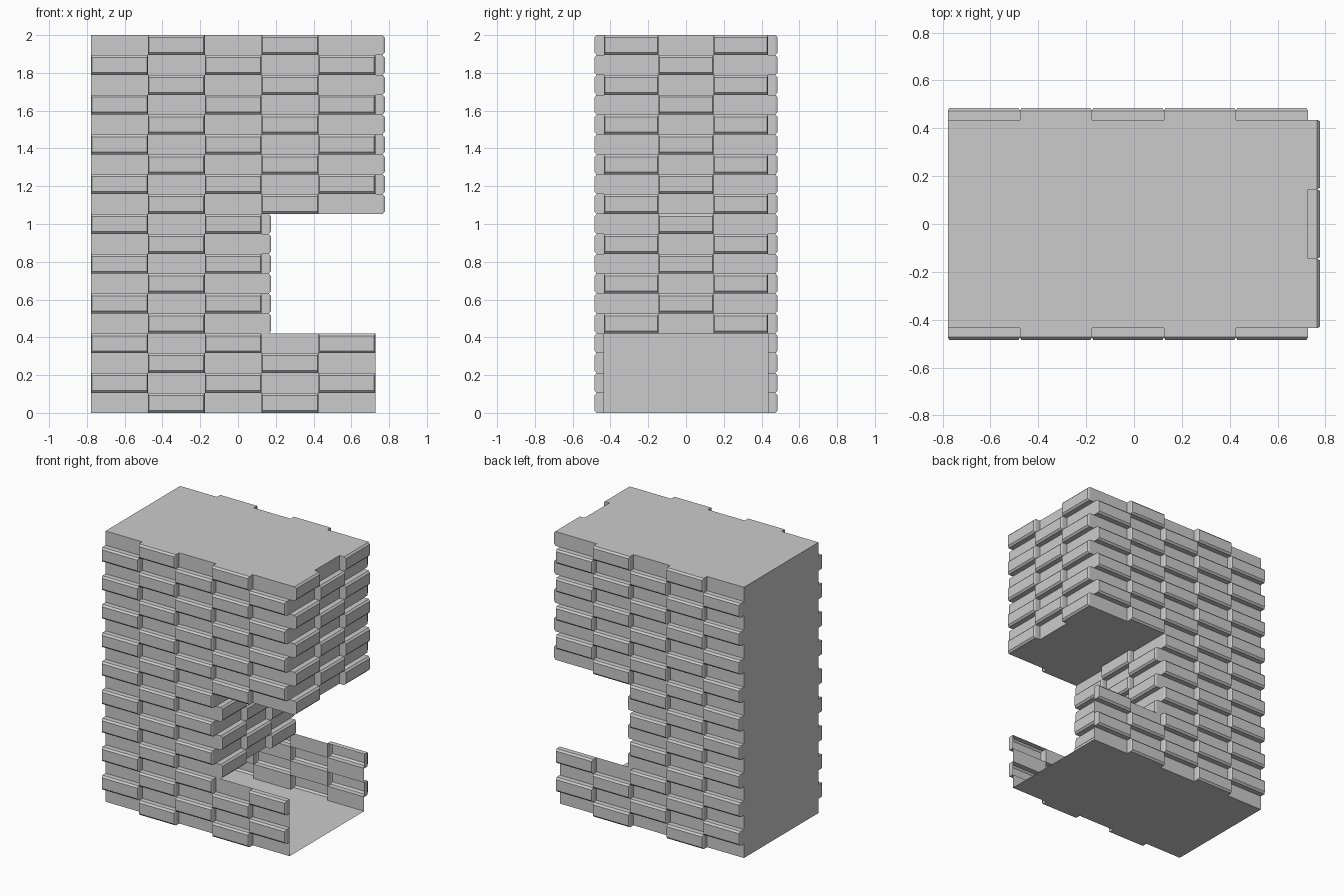
import bpy, bmesh
from mathutils import Vector

if "Cube" in bpy.data.objects:
    bpy.data.objects.remove(bpy.data.objects["Cube"])

ROW = 2 / 19                 # brick height
X0, X1, XM = -0.778, 0.727, 0.125   # left, right and notch planes
Y = 0.435                    # half depth of the base walls
W = (X1 - X0) / 5            # brick width on the front and back
D = 2 * Y / 3                # brick width on the right side
OUT, CH, CU = 0.05, 0.013, 0.006    # brick projection and chamfer


def finish(name, bm):
    bmesh.ops.remove_doubles(bm, verts=bm.verts, dist=0.0005)
    me = bpy.data.meshes.new(name)
    bm.to_mesh(me)
    bm.free()
    bpy.context.collection.objects.link(bpy.data.objects.new(name, me))


def brick_wall(name, origin, u, width, cells, parity):
    """Relief sheet: cells with (col + row) % 2 == parity stand out."""
    origin, u, v = Vector(origin), Vector(u), Vector((0, 0, 1))
    n = u.cross(v)
    bm = bmesh.new()

    def ring(c, r, du, dv, out):
        a, b = c * width + du, (c + 1) * width - du
        s, t = r * ROW + dv, (r + 1) * ROW - dv
        return [bm.verts.new(origin + u * p + v * q + n * out)
                for p, q in ((a, s), (b, s), (b, t), (a, t))]

    for c, r in cells:
        rings = [ring(c, r, 0, 0, 0)]
        if (c + r) % 2 == parity:
            rings += [ring(c, r, 0, 0, OUT - 0.012), ring(c, r, CU, CH, OUT)]
        for lo, hi in zip(rings, rings[1:]):
            for i in range(4):
                j = (i + 1) % 4
                bm.faces.new((lo[i], lo[j], hi[j], hi[i]))
        bm.faces.new(rings[-1])
    finish(name, bm)


def panel(name, corners):
    bm = bmesh.new()
    bm.faces.new([bm.verts.new(p) for p in corners])
    finish(name, bm)


# Front and back brick walls with the notch left out
front = [(c, r) for r in range(19) for c in range(5) if not (c > 2 and 4 <= r < 10)]
brick_wall("front_wall", (X0, -Y, 0), (1, 0, 0), W, front, 1)
brick_wall("back_wall", (X1, Y, 0), (-1, 0, 0), W, [(4 - c, r) for c, r in front], 1)

# Right walls: upper block and the set-back wall of the notch
brick_wall("upper_right_wall", (X1, -Y, 0), (0, 1, 0), D,
           [(c, r) for r in range(10, 19) for c in range(3)], 0)
brick_wall("notch_wall", (XM, -Y, 0), (0, 1, 0), D,
           [(c, r) for r in range(4, 10) for c in range(3)], 0)

# Flat panels: left side, floor, roof and underside of the overhang
panel("left_wall", [(X0, Y, 0), (X0, -Y, 0), (X0, -Y, 2), (X0, Y, 2)])
panel("floor", [(X0, -Y, 0), (X0, Y, 0), (X1, Y, 0), (X1, -Y, 0)])
panel("roof", [(X0, -Y, 2), (X1, -Y, 2), (X1, Y, 2), (X0, Y, 2)])
h = 10 * ROW
panel("overhang_underside", [(XM, -Y, h), (XM, Y, h), (X1, Y, h), (X1, -Y, h)])
